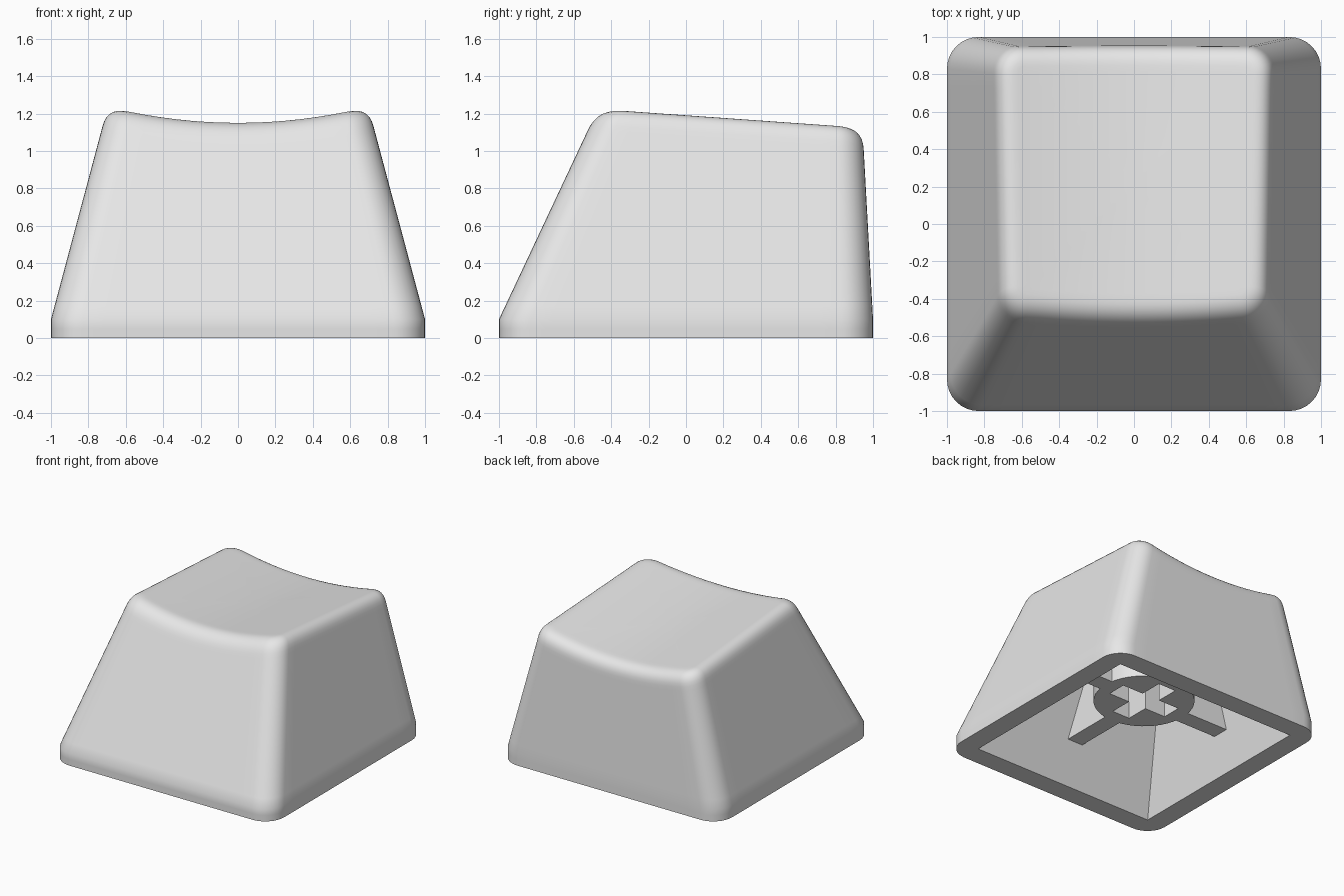
import bpy, bmesh, math
from mathutils import Vector

cube = bpy.data.objects.get("Cube")
if cube:
    bpy.data.objects.remove(cube, do_unlink=True)

grey = bpy.data.materials.new("light_grey_plastic")
grey.use_nodes = True
grey.diffuse_color = (0.8, 0.8, 0.8, 1)
grey.node_tree.nodes["Principled BSDF"].inputs["Base Color"].default_value = (0.8, 0.8, 0.8, 1)

ARC, SIDE = 8, 14            # steps in a corner and along a side
STEP = ARC + SIDE
COUNT = 4 * STEP
SIDE_SLOPE, FRONT_SLOPE, BACK_SLOPE = 0.267, 0.47, 0.055
BAND = 0.1                   # height of the upright band at the base
STEM_Y, STEM_Z, ROOF = 0.117, 0.305, 0.95


def finish(obj, angle=30):
    obj.data.materials.clear()
    obj.data.materials.append(grey)
    bpy.ops.object.select_all(action='DESELECT')
    obj.select_set(True)
    bpy.context.view_layer.objects.active = obj
    bpy.ops.object.shade_smooth_by_angle(angle=math.radians(angle))


def add_mesh(name, bm):
    bmesh.ops.recalc_face_normals(bm, faces=bm.faces)
    mesh = bpy.data.meshes.new(name)
    bm.to_mesh(mesh)
    bm.free()
    obj = bpy.data.objects.new(name, mesh)
    bpy.context.collection.objects.link(obj)
    finish(obj)
    return obj


def outline(i, half, front, back, radius):
    """Point i on a rounded rectangle."""
    def arc(c, t):
        c %= 4
        cx = (half - radius) * (1 if c < 2 else -1)
        cy = back - radius if c in (1, 2) else front + radius
        a = math.radians(90 * (c - 1 + t))
        return Vector((cx + radius * math.cos(a), cy + radius * math.sin(a)))
    c, j = divmod(i, STEP)
    if j <= ARC:
        return arc(c, j / ARC)
    return arc(c, 1).lerp(arc(c + 1, 0), (j - ARC) / SIDE)


def wall(i, z, inset=0.0):
    """Point i on the outer wall at height z."""
    h = max(z - BAND, 0)
    p = outline(i, 1 - SIDE_SLOPE * h - inset, -1 + FRONT_SLOPE * h + inset,
                1 - BACK_SLOPE * h - inset, 0.17 - 0.03 * h - inset)
    return Vector((p.x, p.y, z))


def cavity(i, z):
    """Point i on the sharp-cornered inner wall at height z."""
    w = 0.833
    p = outline(i, w - SIDE_SLOPE * z, -w + FRONT_SLOPE * z, w - BACK_SLOPE * z, 0)
    return Vector((p.x, p.y, z))


def dish(p):
    """Put a point on the scooped, tilted top."""
    return Vector((p.x, p.y, 1.15 - 0.075 * (p.y + 0.4) + 0.182 * p.x ** 2))


def column(i):
    """One strip from the cavity roof, round the rim, up to the middle of the top."""
    pts = [cavity(i, ROOF), cavity(i, 0)]
    pts += [wall(i, z) for z in (0, 0.05, BAND, 0.17)]
    edge = wall(i, 1.15)
    for _ in range(8):
        edge = wall(i, dish(edge).z)
    pts += [wall(i, 0.17 + (edge.z - 0.3) * t) for t in (0.5, 1)]
    low = wall(i, edge.z - 0.1)
    inner = dish(wall(i, edge.z, 0.1))
    for k in range(8):
        t = k / 7
        pts.append(low.lerp(edge, t).lerp(edge.lerp(inner, t), t))
    middle = Vector((0, 0.22, 0))
    pts += [dish(middle.lerp(inner, f)) for f in (0.95, 0.75, 0.5, 0.25, 0.1)]
    return pts


# Hollow cap body
bm = bmesh.new()
cols = [[bm.verts.new(p) for p in column(i)] for i in range(COUNT)]
for a, b in zip(cols, cols[1:] + cols[:1]):
    for k in range(len(a) - 1):
        bm.faces.new((a[k], b[k], b[k + 1], a[k + 1]))
bm.faces.new([c[0] for c in cols])
bm.faces.new([c[-1] for c in cols])
bmesh.ops.remove_doubles(bm, verts=bm.verts, dist=1e-4)
add_mesh("cap_body", bm)

# Round stem with a cross-shaped socket
curve = bpy.data.curves.new("stem", 'CURVE')
curve.dimensions = '2D'
curve.fill_mode = 'BOTH'
curve.extrude = (1.0 - STEM_Z) / 2
ring = [(0.38 * math.cos(2 * math.pi * k / 48), 0.38 * math.sin(2 * math.pi * k / 48))
        for k in range(48)]
L, W = 0.27, 0.08
quarter = [(L, -W), (L, W), (W, W)]
cross = []
for _ in range(4):
    cross += quarter
    quarter = [(-y, x) for x, y in quarter]
for loop in (ring, cross):
    spline = curve.splines.new('POLY')
    spline.points.add(len(loop) - 1)
    for point, (x, y) in zip(spline.points, loop):
        point.co = (x, y, 0, 1)
    spline.use_cyclic_u = True
stem = bpy.data.objects.new("stem", curve)
stem.location = (0, STEM_Y, (1.0 + STEM_Z) / 2)
bpy.context.collection.objects.link(stem)
bpy.ops.object.select_all(action='DESELECT')
stem.select_set(True)
bpy.context.view_layer.objects.active = stem
bpy.ops.object.convert(target='MESH')
stem = bpy.context.view_layer.objects.active
bm = bmesh.new()
bm.from_mesh(stem.data)
bmesh.ops.remove_doubles(bm, verts=bm.verts, dist=1e-4)
bmesh.ops.recalc_face_normals(bm, faces=bm.faces)
bm.to_mesh(stem.data)
bm.free()
finish(stem)


# Four ribs joining the stem to the walls
def rib(name, direction, low_reach, high_reach):
    d = Vector((*direction, 0))
    side = Vector((-d.y, d.x, 0)) * 0.07
    bm = bmesh.new()
    bmesh.ops.create_cube(bm, size=2)
    for v in bm.verts:
        top = v.co.z > 0
        reach = (high_reach if top else low_reach) if v.co.x > 0 else 0.34
        v.co = (Vector((0, STEM_Y, 0.98 if top else STEM_Z))
                + d * reach + side * v.co.y)
    add_mesh(name, bm)


rib("left_rib", (1, 0), 0.82, 0.64)
rib("right_rib", (-1, 0), 0.82, 0.64)
rib("front_rib", (0, -1), 0.75 + STEM_Y, 0.48 + STEM_Y)
rib("back_rib", (0, 1), 0.86 - STEM_Y, 0.85 - STEM_Y)
